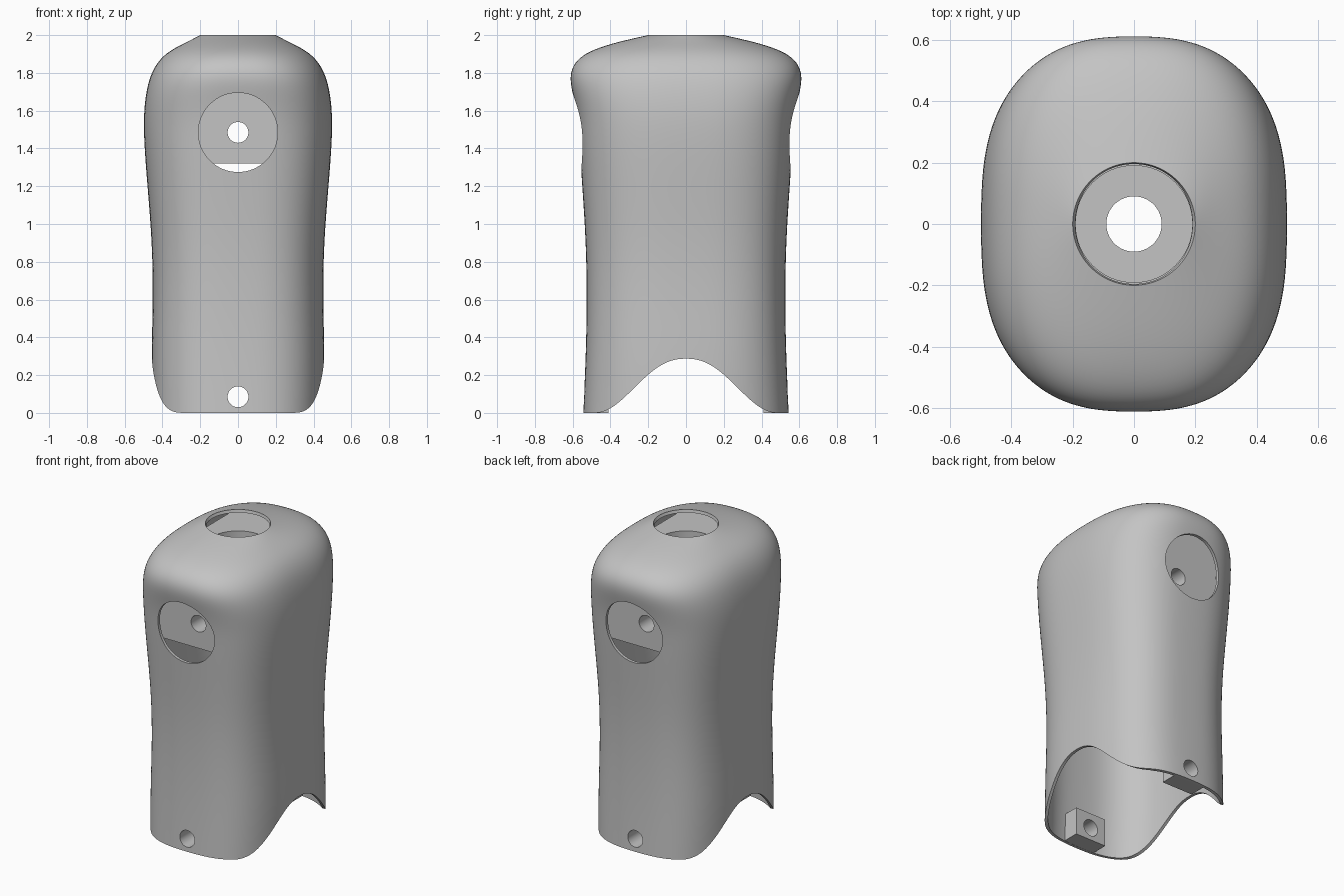
import bpy, bmesh
from math import pi, cos, sin, radians, copysign
from mathutils import Matrix

cube = bpy.data.objects.get("Cube")
if cube:
    bpy.data.objects.remove(cube, do_unlink=True)

grey = bpy.data.materials.new("plain_grey")
grey.use_nodes = True
grey.diffuse_color = (0.55, 0.55, 0.55, 1)
grey.node_tree.nodes["Principled BSDF"].inputs["Base Color"].default_value = grey.diffuse_color


def make(name, bm):
    bmesh.ops.recalc_face_normals(bm, faces=bm.faces)
    mesh = bpy.data.meshes.new(name)
    bm.to_mesh(mesh)
    bm.free()
    ob = bpy.data.objects.new(name, mesh)
    mesh.materials.append(grey)
    bpy.context.collection.objects.link(ob)
    return ob


def box(name, lo, hi):
    bm = bmesh.new()
    bmesh.ops.create_cube(bm, size=1)
    for v in bm.verts:
        v.co = [a + (c + 0.5) * (b - a) for a, b, c in zip(lo, hi, v.co)]
    return make(name, bm)


def rod(name, radius, length, centre, along_y=True):
    bm = bmesh.new()
    turn = Matrix.Rotation(radians(90), 4, "X") if along_y else Matrix()
    bmesh.ops.create_cone(bm, cap_ends=True, segments=64, radius1=radius, radius2=radius,
                          depth=length, matrix=Matrix.Translation(centre) @ turn)
    return make(name, bm)


def activate(ob):
    bpy.ops.object.select_all(action="DESELECT")
    ob.select_set(True)
    bpy.context.view_layer.objects.active = ob


def modify(ob, kind, **settings):
    activate(ob)
    mod = ob.modifiers.new(kind.lower(), kind)
    for key, value in settings.items():
        setattr(mod, key, value)
    bpy.ops.object.modifier_apply(modifier=mod.name)


def cut(ob, cutters):
    for c in cutters:
        modify(ob, "BOOLEAN", operation="DIFFERENCE", solver="EXACT", object=c)


# Shell: rounded-rectangle rings (height, half width, half depth, squareness)
RINGS = [
    (0, .455, .545, 2.8), (.3, .46, .531, 2.8), (.6, .45, .525, 2.8),
    (.9, .455, .53, 2.8), (1.2, .48, .55, 2.8), (1.4, .496, .564, 2.8),
    (1.55, .501, .574, 2.8), (1.66, .493, .594, 2.8), (1.75, .476, .615, 2.7),
    (1.82, .45, .61, 2.6), (1.88, .408, .57, 2.5), (1.925, .35, .49, 2.4),
    (1.965, .268, .36, 2.2), (2, .2, .2, 2),
]
SIDES = 48
bm = bmesh.new()
rings = []
for z, hx, hy, n in RINGS:
    ring = []
    for i in range(SIDES):
        a = 2 * pi * i / SIDES
        c, s = cos(a), sin(a)
        ring.append(bm.verts.new((hx * copysign(abs(c) ** (2 / n), c),
                                  hy * copysign(abs(s) ** (2 / n), s), z)))
    rings.append(ring)
for low, high in zip(rings, rings[1:]):
    for i in range(SIDES):
        j = (i + 1) % SIDES
        bm.faces.new((low[i], low[j], high[j], high[i]))
shell = make("shell", bm)
modify(shell, "SUBSURF", levels=2)
modify(shell, "SOLIDIFY", thickness=0.02, offset=-1)

# Arch cutter running from side to side
STEPS, HALF, RISE = 24, 0.48, 0.287
outline = [(-HALF, -0.1)]
for i in range(-STEPS, STEPS + 1):
    u = abs(i / STEPS)
    outline.append((HALF * i / STEPS, RISE * (1 + cos(pi * u ** 1.15)) / 2))
outline.append((HALF, -0.1))
bm = bmesh.new()
face = bm.faces.new([bm.verts.new((-1, y, z)) for y, z in outline])
swept = bmesh.ops.extrude_face_region(bm, geom=[face])["geom"]
bmesh.ops.translate(bm, vec=(2, 0, 0), verts=[g for g in swept if isinstance(g, bmesh.types.BMVert)])
arch = make("arch_cutter", bm)

# Round cutters
window = rod("window_cutter", 0.21, 3, (0, 0, 1.485))
upper_bore = rod("upper_bore_cutter", 0.055, 3, (0, 0, 1.485))
lower_bore = rod("lower_bore_cutter", 0.055, 3, (0, 0, 0.085))
socket = rod("socket_cutter", 0.19, 0.6, (0, 0, 1.95), False)
shaft = rod("shaft_cutter", 0.09, 3, (0, 0, 1.5), False)
cutters = [arch, window, upper_bore, lower_bore, socket, shaft]
for c in cutters:
    c.hide_render = True

cut(shell, [arch, window, lower_bore])

# Inner core block with cross bore, top socket and shaft hole
core = box("core_block", (-0.3, -0.42, 1.32), (0.3, 0.42, 1.86))
cut(core, [upper_bore, socket, shaft])

# Bored mounting blocks inside the lower rim
parts = [shell, core]
for name, side in (("front", -1), ("back", 1)):
    y0, y1 = sorted((side * 0.41, side * 0.525))
    block = box(name + "_mounting_block", (-0.115, y0, 0), (0.115, y1, 0.185))
    cut(block, [lower_bore])
    parts.append(block)

for c in cutters:
    bpy.data.objects.remove(c, do_unlink=True)
for p in parts:
    activate(p)
    bpy.ops.object.shade_smooth_by_angle(angle=radians(35))
